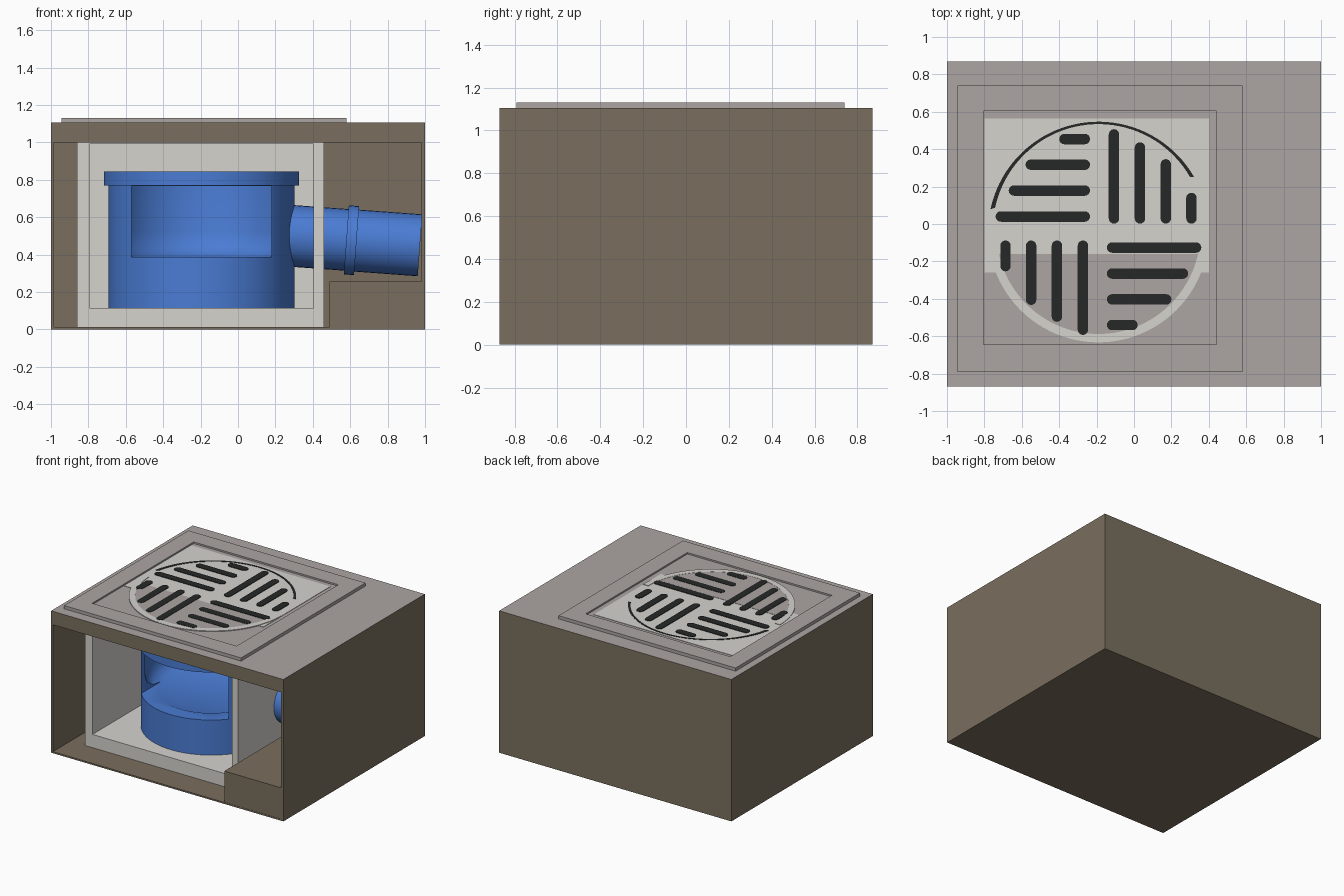
import bpy, bmesh, math
from mathutils import Matrix, Vector

if "Cube" in bpy.data.objects:
    bpy.data.objects.remove(bpy.data.objects["Cube"])


def srgb(r, g, b):
    f = lambda c: ((c / 255 + 0.055) / 1.055) ** 2.4 if c > 10 else c / 3294
    return (f(r), f(g), f(b), 1)


def material(name, *rgb):
    m = bpy.data.materials.new(name)
    m.diffuse_color = srgb(*rgb)
    m.use_nodes = True
    m.node_tree.nodes["Principled BSDF"].inputs["Base Color"].default_value = m.diffuse_color
    return m


BROWN = material("earth brown", 122, 111, 94)
GREY = material("stone grey", 172, 165, 163)
LIGHT = material("light grey", 214, 211, 206)
BLUE = material("pipe blue", 74, 124, 212)
DARK = material("slot black", 38, 40, 40)


def finish(name, bm, mat, smooth=False):
    bmesh.ops.recalc_face_normals(bm, faces=bm.faces)
    me = bpy.data.meshes.new(name)
    bm.to_mesh(me)
    bm.free()
    ob = bpy.data.objects.new(name, me)
    bpy.context.collection.objects.link(ob)
    me.materials.append(mat)
    if smooth:
        shade(ob)
    return ob


def shade(ob):
    bpy.ops.object.select_all(action='DESELECT')
    ob.select_set(True)
    bpy.context.view_layer.objects.active = ob
    bpy.ops.object.shade_smooth_by_angle(angle=math.radians(35))


def box(name, x0, x1, y0, y1, z0, z1, mat):
    return prism(name, [(x0, y0), (x1, y0), (x1, y1), (x0, y1)], z0, z1, mat)


def prism(name, pts, z0, z1, mat):
    bm = bmesh.new()
    face = bm.faces.new([bm.verts.new((x, y, z0)) for x, y in pts])
    ext = bmesh.ops.extrude_face_region(bm, geom=[face])
    for v in ext["geom"]:
        if isinstance(v, bmesh.types.BMVert):
            v.co.z = z1
    return finish(name, bm, mat)


def lathe(name, profile, matrix, mat, steps=64):
    bm = bmesh.new()
    vs = [bm.verts.new((r, 0, z)) for r, z in profile]
    es = [bm.edges.new(p) for p in zip(vs, vs[1:])]
    bmesh.ops.spin(bm, geom=vs + es, axis=(0, 0, 1), cent=(0, 0, 0),
                   angle=math.tau, steps=steps)
    bmesh.ops.remove_doubles(bm, verts=bm.verts, dist=1e-4)
    bm.transform(matrix)
    return finish(name, bm, mat, True)


def arc(cx, cy, r, a0, a1, n):
    return [(cx + r * math.cos(math.radians(a0 + (a1 - a0) * i / n)),
             cy + r * math.sin(math.radians(a0 + (a1 - a0) * i / n))) for i in range(n + 1)]


# Brown casing, open at the front
box("casing_floor", -1, 1, -0.87, 0.87, 0, 0.012, BROWN)
box("casing_left_wall", -1, -0.985, -0.87, 0.87, 0.012, 1, BROWN)
box("casing_right_wall", 0.98, 1, -0.87, 0.87, 0.012, 1, BROWN)
box("casing_back_wall", -0.985, 0.98, 0.855, 0.87, 0.012, 1, BROWN)
box("corner_block", 0.49, 0.98, -0.868, 0.855, 0.012, 0.255, BROWN)

# Cover slab: brown with a grey top face
slab = box("cover_slab", -1, 1, -0.87, 0.87, 1.0, 1.105, BROWN)
slab.data.materials.append(GREY)
for f in slab.data.polygons:
    if f.normal.z > 0.5:
        f.material_index = 1

# Light inner chamber, open at the front
Y0, Y1 = -0.655, 0.62
box("chamber_floor", -0.86, 0.46, Y0, Y1, 0.012, 0.115, LIGHT)
box("chamber_left_wall", -0.86, -0.795, Y0, Y1, 0.115, 0.999, LIGHT)
box("chamber_right_wall", 0.405, 0.46, Y0, Y1, 0.115, 0.999, LIGHT)
box("chamber_back_wall", -0.795, 0.405, Y1 - 0.06, Y1, 0.115, 0.999, LIGHT)
box("chamber_top_rim", -0.795, 0.405, Y0, Y1 - 0.06, 0.992, 0.999, LIGHT)

# Raised frame around the grate
box("frame_left", -0.945, -0.805, -0.79, 0.74, 1.105, 1.13, GREY)
box("frame_right", 0.44, 0.58, -0.79, 0.74, 1.105, 1.13, GREY)
box("frame_front", -0.805, 0.44, -0.79, -0.645, 1.105, 1.13, GREY)
box("frame_back", -0.805, 0.44, 0.605, 0.74, 1.105, 1.13, GREY)
box("frame_bed", -0.805, 0.44, -0.645, 0.605, 1.105, 1.118, GREY)

# Grate: light panel, grey lower half, light ring and dark gap arc
GX, GY = -0.19, -0.043
box("grate_panel", -0.8, 0.4, -0.26, 0.565, 1.118, 1.121, LIGHT)
prism("grate_lower_half", arc(GX, GY, 0.56, 192, 348, 40), 1.118, 1.123, GREY)
prism("grate_ring", arc(GX, GY, 0.59, 180, 360, 48) + arc(GX, GY, 0.545, 360, 180, 48),
      1.118, 1.1245, LIGHT)
prism("grate_gap", arc(GX, GY, 0.59, 30, 168, 40) + arc(GX, GY + 0.012, 0.565, 168, 30, 40),
      1.118, 1.1235, DARK)

# Slots: four groups of four, each group turned a quarter
W = 0.028
for q in range(4):
    rot = Matrix.Rotation(-q * math.pi / 2, 2)
    for off, far in ((0.083, 0.55), (0.222, 0.48), (0.36, 0.39), (0.497, 0.21)):
        pts = arc(-0.045 - W, off, W, -90, 90, 8) + arc(-far + W, off, W, 90, 270, 8)
        pts = [rot @ Vector(p) for p in pts]
        prism("grate_slot", [(p.x + GX, p.y + GY) for p in pts], 1.119, 1.1255, DARK)

# Blue drain body with flange and bowl, window cut in the front
CX, CY = -0.195, -0.05
drain = lathe("drain_body",
              [(0, 0.115), (0.4975, 0.115), (0.4975, 0.77), (0.522, 0.77), (0.522, 0.845),
               (0.47, 0.845), (0.47, 0.52), (0.455, 0.45), (0.42, 0.405), (0.37, 0.383),
               (0, 0.375)],
              Matrix.Translation((CX, CY, 0)), BLUE, 80)
cutter = box("window_cutter", -0.57, 0.18, -1, CY - 0.1, 0.388, 0.768, BLUE)
cutter.hide_render = True
mod = drain.modifiers.new("window", 'BOOLEAN')
mod.object = cutter
mod.operation = 'DIFFERENCE'
mod.solver = 'EXACT'
bpy.context.view_layer.objects.active = drain
bpy.ops.object.modifier_apply(modifier=mod.name)
bpy.data.objects.remove(cutter)
shade(drain)

# Sloping outlet pipe with a collar
tilt = Matrix.Translation((0.22, CY, 0.505)) @ Matrix.Rotation(math.radians(94.2), 4, 'Y')
lathe("outlet_pipe",
      [(0, 0), (0.165, 0), (0.165, 0.36), (0.185, 0.36), (0.185, 0.415),
       (0.166, 0.415), (0.166, 0.755), (0.14, 0.755), (0.14, 0.6), (0, 0.6)],
      tilt, BLUE, 32)
